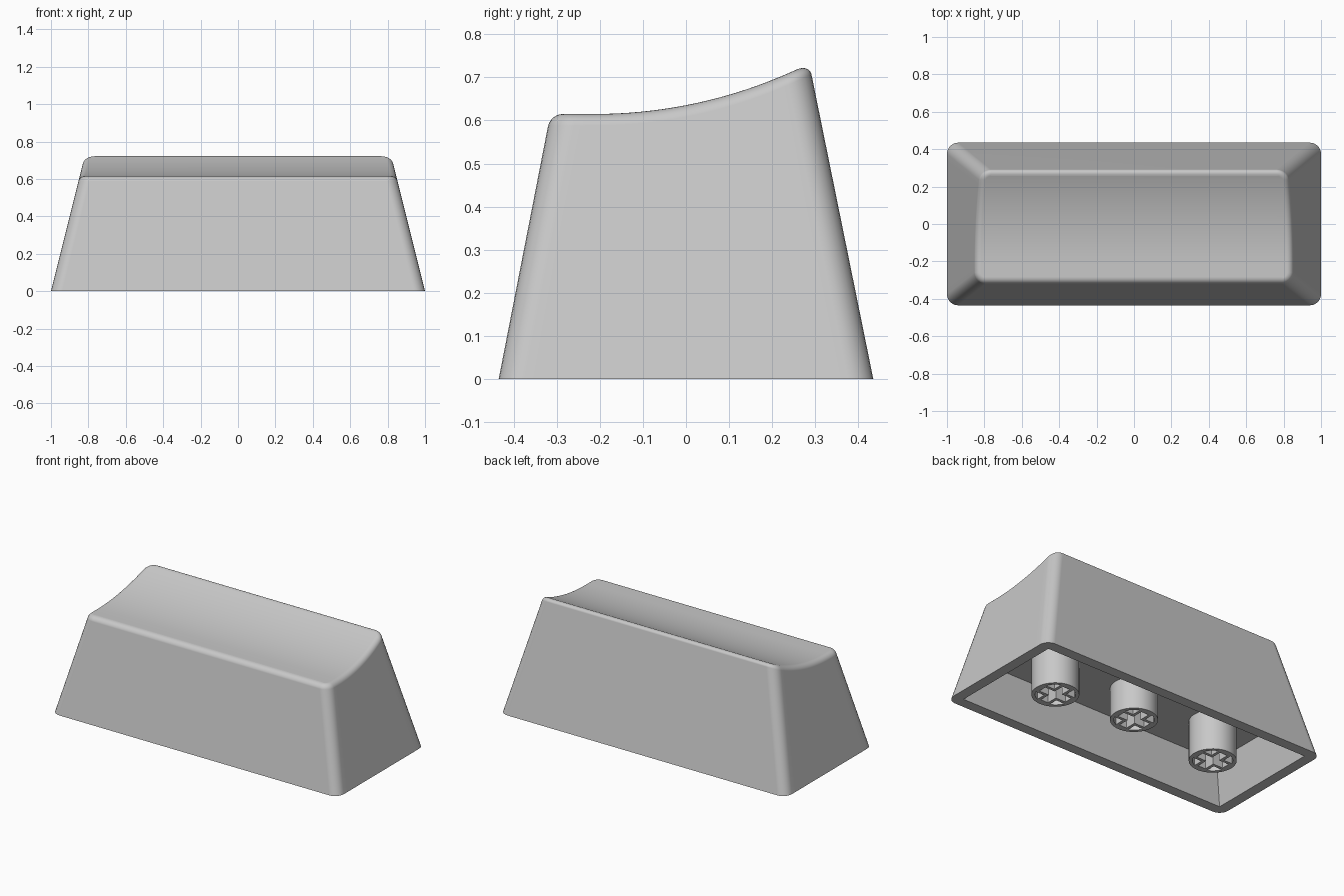
import bpy, bmesh
from math import sin, cos, asin, pi, sqrt

cube = bpy.data.objects.get("Cube")
if cube:
    bpy.data.objects.remove(cube, do_unlink=True)

grey = bpy.data.materials.new("plain grey")
grey.use_nodes = True
colour = (0.58, 0.58, 0.58, 1)
grey.diffuse_color = colour
grey.node_tree.nodes["Principled BSDF"].inputs["Base Color"].default_value = colour

CORNER, FILLET, START = 0.06, 0.036, 0.25   # wall corner radius, rim radius, wall lean
WALL, CEILING = 0.066, 0.25
ARC, SIDE = 6, 20


def finish(name, bm):
    bmesh.ops.remove_doubles(bm, verts=bm.verts, dist=1e-5)
    bmesh.ops.recalc_face_normals(bm, faces=bm.faces)
    mesh = bpy.data.meshes.new(name)
    bm.to_mesh(mesh)
    bm.free()
    mesh.materials.append(grey)
    obj = bpy.data.objects.new(name, mesh)
    bpy.context.collection.objects.link(obj)
    return obj


def activate(obj):
    bpy.ops.object.select_all(action="DESELECT")
    obj.select_set(True)
    bpy.context.view_layer.objects.active = obj


def smooth(obj):
    activate(obj)
    bpy.ops.object.shade_smooth_by_angle(angle=pi / 6)
    obj.modifiers.new("flat_walls", "WEIGHTED_NORMAL").keep_sharp = True


def dish(y):
    """Height of the scooped top: flat at the front, curving up to the back."""
    d = max(0, y + 0.213)
    return 0.615 + 1.12 - sqrt(1.12 ** 2 - d * d)


def half_outline(z, inset=0, r=CORNER):
    """Right half of the tapered body's section at height z, front to back."""
    x = 1 - 0.25 * z - inset - r
    front = -0.435 + 0.195 * z + inset + r
    back = 0.435 - 0.203 * z - inset - r
    arc = [pi / 2 * i / ARC for i in range(ARC + 1)]
    points = [(x + r * sin(a), front - r * cos(a)) for a in arc]
    points += [(x + r, front + (back - front) * i / SIDE) for i in range(1, SIDE)]
    points += [(x + r * cos(a), back + r * sin(a)) for a in arc]
    return points


def flat_ring(z, inset=0, r=CORNER):
    return [(x, y, z) for x, y in half_outline(z, inset, r)]


def rim_ring(angle):
    """Ring on the rounded rim, following the scooped top."""
    inset = FILLET * (cos(START) - cos(angle))
    drop = FILLET * (1 - sin(angle))
    ring = []
    for i in range(len(half_outline(0))):
        z = 0.65
        for _ in range(6):
            z = dish(half_outline(z)[i][1]) - FILLET * (1 - sin(START))
        x, y = half_outline(z, inset, CORNER - inset)[i]
        ring.append((x, y, dish(y) - drop))
    return ring


# Hollow shell: cavity ceiling, cavity wall, base rim, outer wall, rounded rim, top
rings = [flat_ring(CEILING, WALL, 0), flat_ring(0, WALL, 0), flat_ring(0)]
rings += [rim_ring(START + (pi / 2 - START) * i / 6) for i in range(7)]
bm = bmesh.new()
loops = [[bm.verts.new(p) for p in ring] +
         [bm.verts.new((-x, y, z)) for x, y, z in reversed(ring)] for ring in rings]
count = len(loops[0])
for low, high in zip(loops, loops[1:]):
    for i in range(count):
        j = (i + 1) % count
        bm.faces.new((low[i], low[j], high[j], high[i]))
for loop in (loops[0], loops[-1]):
    for i in range(count // 2 - 1):
        bm.faces.new((loop[i], loop[i + 1], loop[count - 2 - i], loop[count - 1 - i]))
smooth(finish("key_shell", bm))


def prism(name, outlines, bottom, top):
    """Upright prisms over one or more separate outlines."""
    bm = bmesh.new()
    faces = [bm.faces.new([bm.verts.new((x, y, bottom)) for x, y in points])
             for points in outlines]
    extruded = bmesh.ops.extrude_face_region(bm, geom=faces, use_keep_orig=True)
    moved = [v for v in extruded["geom"] if isinstance(v, bmesh.types.BMVert)]
    bmesh.ops.translate(bm, verts=moved, vec=(0, 0, top - bottom))
    return finish(name, bm)


# Stem section: round tube holding a thin-walled cross-shaped socket
circle = [(0.134 * cos(a), 0.134 * sin(a)) for a in (2 * pi * i / 48 for i in range(48))]
arm, half, web, bore = 0.095, 0.026, 0.044, 0.113
edge = asin(web / bore)
pocket = [(web, web)]
for i in range(7):
    a = edge + (pi / 2 - 2 * edge) * i / 6
    pocket.append((bore * cos(a), bore * sin(a)))
cross, pockets = [], []
for c, s in ((1, 0), (0, 1), (-1, 0), (0, -1)):
    def turn(points):
        return [(x * c - y * s, x * s + y * c) for x, y in points]
    cross += turn([(arm, -half), (arm, half), (half, half)])
    pockets.append(turn(pocket))

# Three stems, the middle one recessed
for name, x, base in (("right_stem", -0.574, 0), ("middle_stem", 0, 0.05), ("left_stem", 0.574, 0)):
    stem = prism(name, [circle], base, CEILING + 0.01)
    cutter = prism("socket_cutter", [cross] + pockets, base - 0.1, CEILING - 0.01)
    stem.location.x = cutter.location.x = x
    cutter.hide_render = True
    socket = stem.modifiers.new("socket", "BOOLEAN")
    socket.object = cutter
    socket.solver = "EXACT"
    activate(stem)
    bpy.ops.object.modifier_apply(modifier="socket")
    bpy.data.objects.remove(cutter, do_unlink=True)
    smooth(stem)
